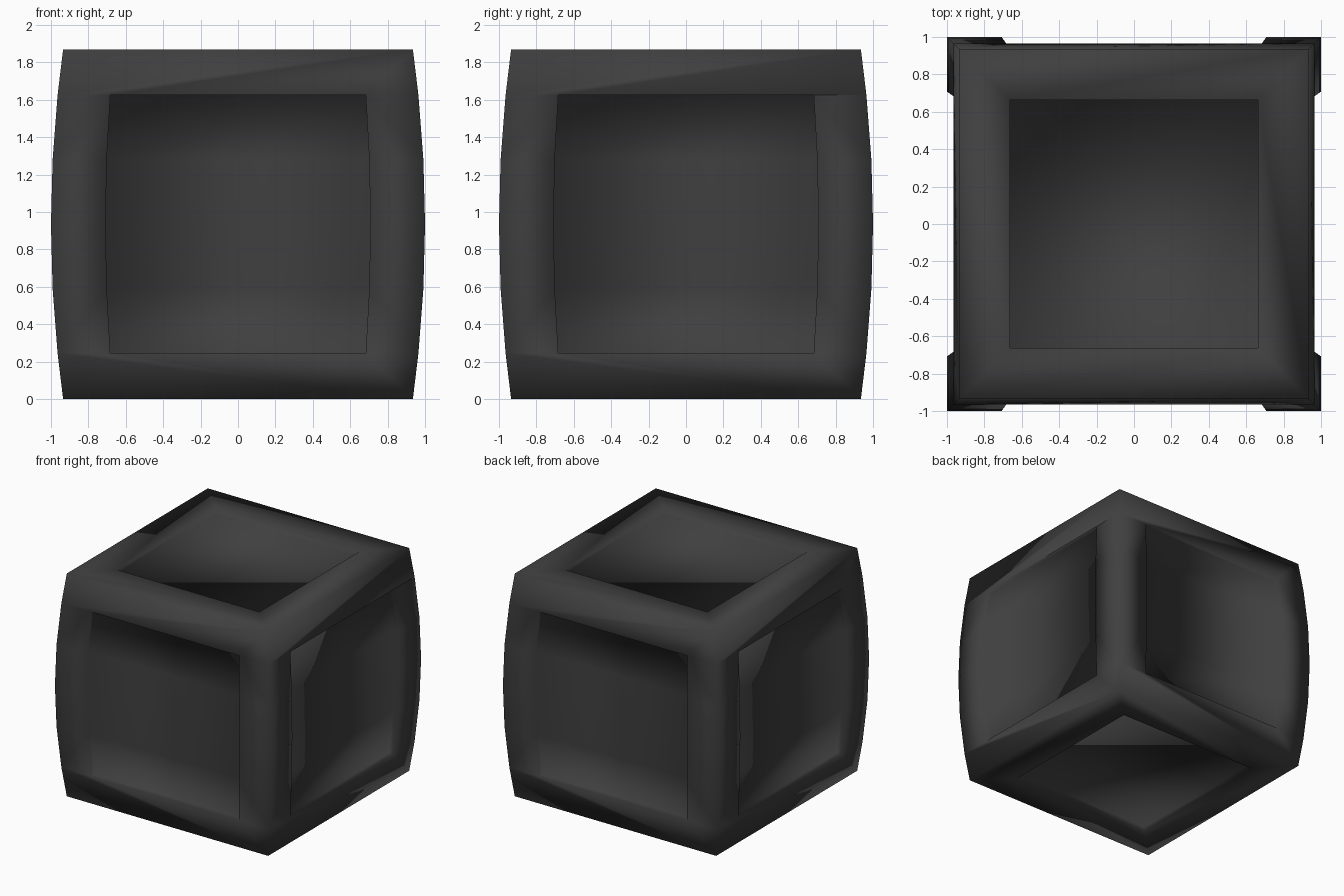
import bpy, bmesh
from mathutils import Matrix, Vector
from math import pi

if "Cube" in bpy.data.objects:
    bpy.data.objects.remove(bpy.data.objects["Cube"])

HALF = 0.935      # half height, and half width at top and bottom
HOLE_Z = 0.69     # half height of the side recesses
RATIO = 0.708     # recess width relative to the outer width
DEPTH = 0.04      # depth of every recess
ROWS = [HOLE_Z * k / 2 for k in range(-2, 3)]


def width(z):
    """Half width of the barrel-shaped body at height z from its middle."""
    return HALF + 0.065 * (1 - (z / HALF) ** 2)


bm = bmesh.new()


def face(points, turn):
    bm.faces.new([bm.verts.new(turn @ Vector(p)) for p in points])


def rim(s, z):
    return (s * width(z), -width(z), z)


def lip(s, z):
    return (s * width(z) * RATIO, -width(z), z)


def floor(s, z):
    return (s * width(z) * RATIO, -width(z) + DEPTH, z)


def side_panel(turn):
    """Upright face: rails, pillars and a shallow recess."""
    for e in (-1, 1):
        h, k = e * HALF, e * HOLE_Z
        face([rim(-1, h), rim(1, h), rim(1, k), lip(1, k), lip(-1, k), rim(-1, k)], turn)
        face([lip(-1, k), lip(1, k), floor(1, k), floor(-1, k)], turn)
    for a, b in zip(ROWS, ROWS[1:]):
        for s in (-1, 1):
            face([rim(s, a), lip(s, a), lip(s, b), rim(s, b)], turn)
            face([lip(s, a), floor(s, a), floor(s, b), lip(s, b)], turn)
        face([floor(-1, a), floor(1, a), floor(1, b), floor(-1, b)], turn)


def end_panel(e):
    """Top or bottom face: mitred border and a shallow recess."""
    def ring(r, z):
        return [(x * r, y * r, e * z) for x, y in ((-1, -1), (1, -1), (1, 1), (-1, 1))]
    rings = [ring(HALF, HALF), ring(HALF * RATIO, HALF), ring(HALF * RATIO, HALF - DEPTH)]
    for outer, inner in zip(rings, rings[1:]):
        for i in range(4):
            j = (i + 1) % 4
            face([outer[i], outer[j], inner[j], inner[i]], Matrix.Identity(4))
    face(rings[-1], Matrix.Identity(4))


for i in range(4):
    side_panel(Matrix.Rotation(i * pi / 2, 4, 'Z'))
for e in (-1, 1):
    end_panel(e)

# Weld the panels into one closed, softly shaded body standing on the ground
bmesh.ops.remove_doubles(bm, verts=bm.verts, dist=0.0005)
bmesh.ops.recalc_face_normals(bm, faces=bm.faces)
bmesh.ops.translate(bm, verts=bm.verts, vec=(0, 0, HALF))
for f in bm.faces:
    f.smooth = True

mesh = bpy.data.meshes.new("crate_body")
bm.to_mesh(mesh)
bm.free()
body = bpy.data.objects.new("crate_body", mesh)
bpy.context.collection.objects.link(body)

charcoal = bpy.data.materials.new("charcoal")
charcoal.use_nodes = True
color = (0.05, 0.05, 0.05, 1)
charcoal.diffuse_color = color
charcoal.node_tree.nodes["Principled BSDF"].inputs["Base Color"].default_value = color
mesh.materials.append(charcoal)
